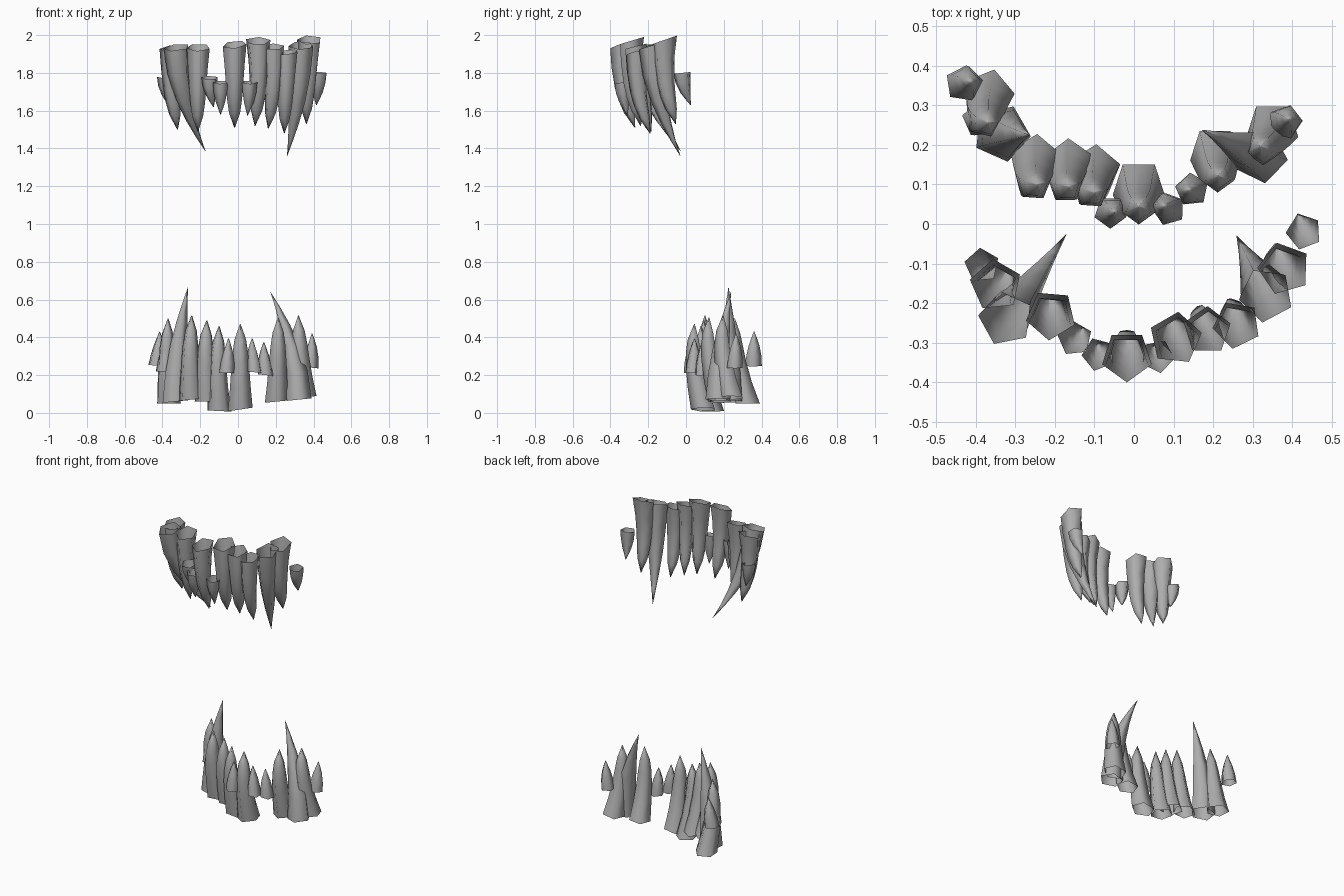
import bpy, bmesh, math
from mathutils import Vector

mat = bpy.data.materials.new("grey_enamel")
mat.diffuse_color = (0.42, 0.42, 0.42, 1)

# height fraction, radius fraction for each tooth kind
PROFILES = {
    "incisor": [(0, 1), (.25, .84), (.5, .72), (.66, .63), (.82, .47), (1, .03)],
    "canine": [(0, 1), (.25, .86), (.5, .66), (.7, .42), (.86, .2), (1, .01)],
    "peg": [(0, 1), (.3, .9), (.6, .64), (.85, .28), (1, .04)],
}


def tooth(name, kind, base, tip, r, flat, slope=(0, 0)):
    """Five-sided tapering tooth, open at the root; flat = direction in degrees of the inward flat side."""
    b, t = Vector(base), Vector(tip)
    up = t.z > b.z
    inward = Vector((math.cos(math.radians(flat)), math.sin(math.radians(flat)), 0))
    bm = bmesh.new()
    rings = []
    for f, k in PROFILES[kind]:
        # upper teeth and fangs hook near the tip, lower ones lean early then straighten
        bend = f ** 1.9 if kind == "canine" or not up else 1 - (1 - f) ** 1.7
        c = Vector((b.x + (t.x - b.x) * bend, b.y + (t.y - b.y) * bend, b.z + (t.z - b.z) * f))
        if kind == "incisor":
            c -= inward * 0.012 * math.sin(math.pi * f)
        ring = []
        for i in range(5):
            a = math.radians(flat + 36 + 72 * i)
            dx, dy = r * k * math.cos(a), r * k * math.sin(a)
            dz = (slope[0] * dx + slope[1] * dy) * (1 - f)
            ring.append(bm.verts.new(c + Vector((dx, dy, dz))))
        rings.append(ring)
    for lo, hi in zip(rings, rings[1:]):
        for i in range(5):
            j = (i + 1) % 5
            quad = (lo[i], lo[j], hi[j], hi[i])
            bm.faces.new(quad if up else quad[::-1])
    bm.faces.new(rings[-1] if up else rings[-1][::-1])
    for face in bm.faces:
        face.smooth = True
    me = bpy.data.meshes.new(name)
    bm.to_mesh(me)
    bm.free()
    me.materials.append(mat)
    bpy.context.collection.objects.link(bpy.data.objects.new(name, me))


# lower row, left to right: kind, base, tip, radius, flat side, slope
I, C, P = "incisor", "canine", "peg"
LOWER = [
    (P, (-.432, .355, .25), (-.415, .36, .43), .047, 45, (-.1, 0)),
    (I, (-.37, .325, .05), (-.37, .257, .50), .068, 40, (0, 0)),
    (C, (-.335, .23, .06), (-.265, .225, .665), .074, 30, (.1, 0)),
    (P, (-.39, .265, .22), (-.375, .255, .42), .046, 60, (0, 0)),
    (I, (-.25, .16, .07), (-.245, .10, .515), .068, 50, (.1, 0)),
    (I, (-.165, .15, .06), (-.165, .095, .49), .067, 55, (0, 0)),
    (I, (-.10, .135, .01), (-.10, .08, .46), .067, 50, (-.05, 0)),
    (P, (-.06, .03, .21), (-.05, .03, .395), .042, 90, (0, 0)),
    (I, (.012, .095, .018), (.012, .045, .47), .069, 90, (.15, 0)),
    (P, (.088, .038, .215), (.075, .045, .395), .043, 70, (-.1, 0)),
    (P, (.147, .087, .20), (.137, .085, .375), .043, 60, (-.1, 0)),
    (I, (.205, .182, .06), (.213, .122, .505), .066, 90, (.1, 0)),
    (C, (.32, .172, .07), (.172, .238, .64), .07, 100, (.1, 0)),
    (I, (.35, .242, .08), (.32, .197, .515), .069, 90, (.15, 0)),
    (P, (.382, .258, .24), (.392, .265, .42), .044, 110, (-.1, 0)),
]
# upper row, left to right
UPPER = [
    (P, (-.385, -.105, 1.77), (-.36, -.10, 1.62), .045, 60, (-.2, 0)),
    (I, (-.35, -.155, 1.93), (-.32, -.115, 1.50), .067, 60, (.1, .25)),
    (C, (-.325, -.24, 1.935), (-.172, -.027, 1.385), .07, 65, (.1, .25)),
    (I, (-.21, -.23, 1.935), (-.213, -.185, 1.49), .065, 85, (0, .3)),
    (P, (-.15, -.29, 1.775), (-.13, -.265, 1.62), .045, 60, (0, .2)),
    (P, (-.09, -.33, 1.75), (-.092, -.305, 1.58), .043, 75, (0, .2)),
    (I, (-.018, -.335, 1.95), (-.018, -.27, 1.51), .066, 90, (.1, .3)),
    (P, (.06, -.335, 1.75), (.05, -.31, 1.575), .043, 100, (0, .2)),
    (I, (.105, -.29, 1.97), (.09, -.24, 1.52), .068, 120, (0, .3)),
    (I, (.185, -.27, 1.94), (.16, -.21, 1.505), .062, 125, (0, .25)),
    (I, (.26, -.255, 1.91), (.245, -.19, 1.48), .062, 80, (.1, .2)),
    (C, (.335, -.18, 1.945), (.26, -.03, 1.36), .07, 82, (0, .3)),
    (I, (.38, -.113, 1.975), (.362, -.055, 1.53), .068, 70, (0, .35)),
    (P, (.43, -.02, 1.80), (.415, .025, 1.63), .046, 75, (0, .1)),
]
for row, label in ((LOWER, "lower"), (UPPER, "upper")):
    names = {I: "tooth", C: "fang", P: "small_tooth"}
    for n, spec in enumerate(row, 1):
        tooth(f"{label}_{names[spec[0]]}_{n}", *spec)
